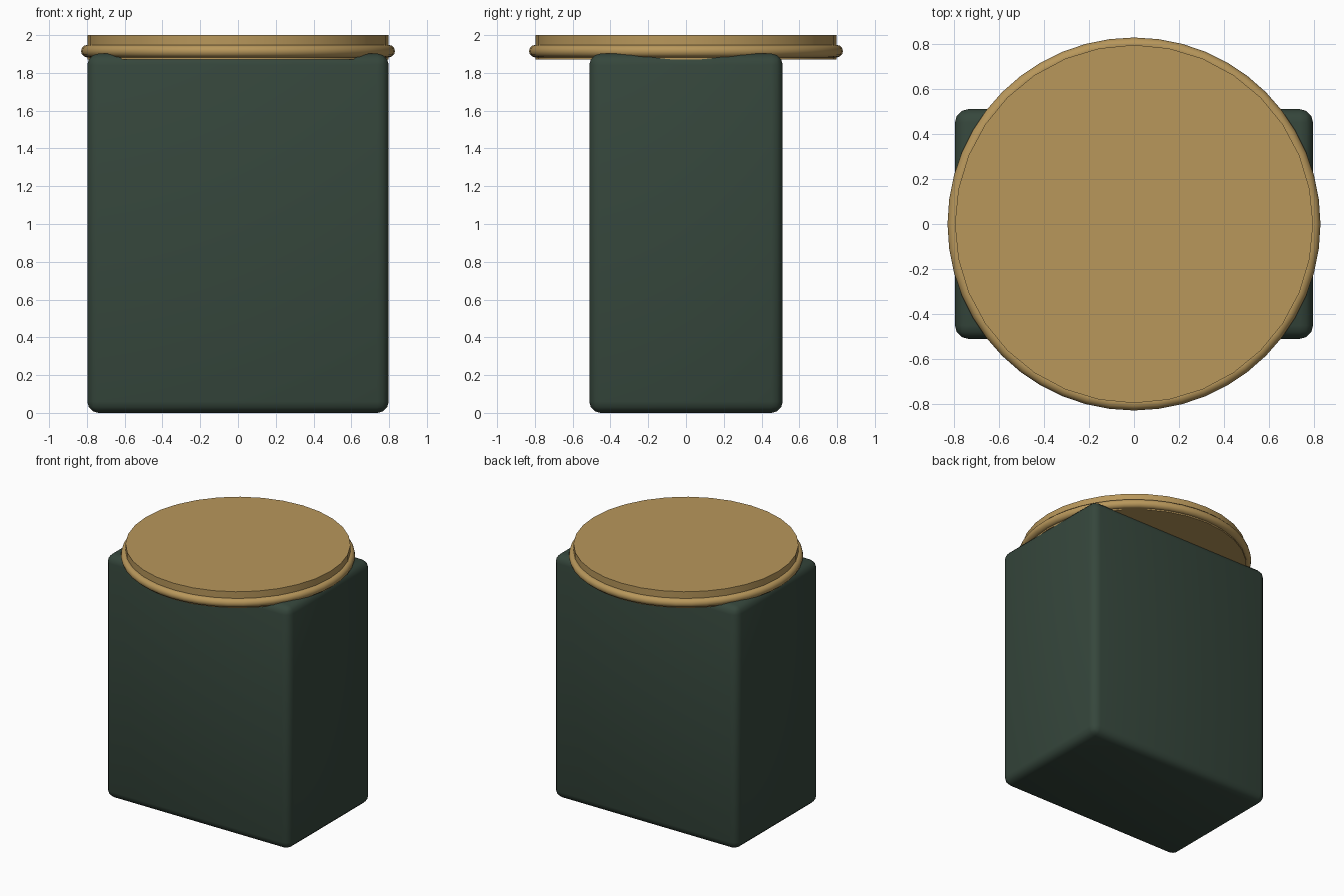
import bpy, math

if "Cube" in bpy.data.objects:
    bpy.data.objects.remove(bpy.data.objects["Cube"])


def material(name, rgb):
    m = bpy.data.materials.new(name)
    m.diffuse_color = (*rgb, 1)
    m.use_nodes = True
    m.node_tree.nodes["Principled BSDF"].inputs["Base Color"].default_value = m.diffuse_color
    return m


green = material("dark green", (0.036, 0.062, 0.045))
brass = material("brass", (0.48, 0.31, 0.105))


def finish(name, mat, angle=40):
    ob = bpy.context.object
    ob.name = name
    ob.data.materials.append(mat)
    bpy.ops.object.shade_smooth_by_angle(angle=math.radians(angle))
    return ob


# Rounded box body
bpy.ops.mesh.primitive_cube_add(size=1, location=(0, 0, 0.951))
body = bpy.context.object
body.scale = (1.596, 1.024, 1.902)
bpy.ops.object.transform_apply(location=False, rotation=False, scale=True)
bevel = body.modifiers.new("rounded edges", "BEVEL")
bevel.width = 0.06
bevel.segments = 3
bpy.ops.object.modifier_apply(modifier=bevel.name)
finish("body", green, 60)

# Round lid disc
bpy.ops.mesh.primitive_cylinder_add(vertices=32, radius=0.798, depth=0.128,
                                    location=(0, 0, 1.936))
finish("lid", brass)

# Rolled rim around the lid
bpy.ops.mesh.primitive_torus_add(major_segments=48, minor_segments=12,
                                 major_radius=0.798, minor_radius=0.033,
                                 location=(0, 0, 1.915))
finish("lid_rim", brass)
